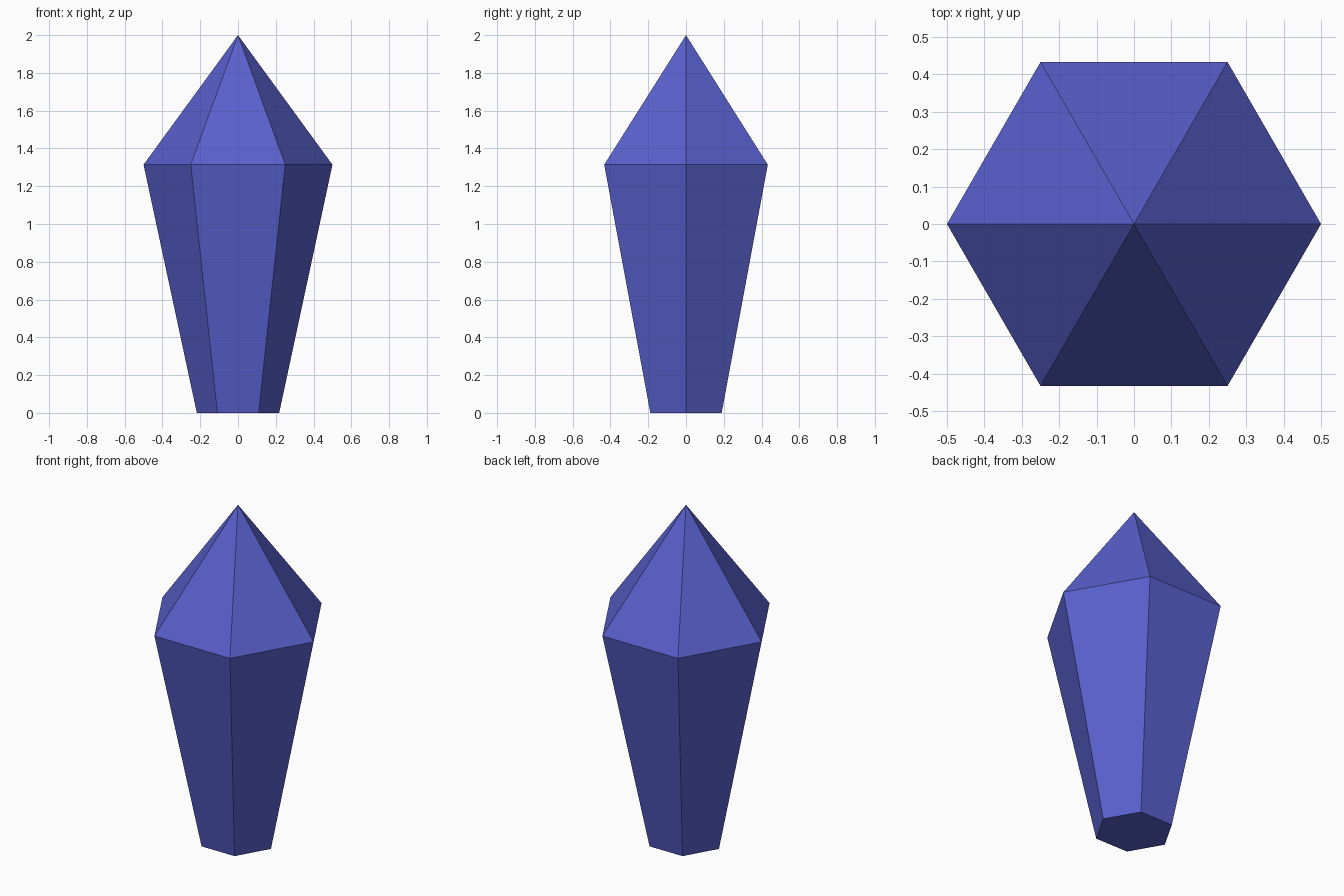
import bpy, bmesh
from math import cos, sin, tau

cube = bpy.data.objects.get("Cube")
if cube:
    bpy.data.objects.remove(cube, do_unlink=True)

SIDES = 6

# Single flat crystal colour
blue = bpy.data.materials.new("crystal_blue")
blue.use_nodes = True
colour = (0.098, 0.117, 0.604, 1.0)
blue.diffuse_color = colour
blue.node_tree.nodes["Principled BSDF"].inputs["Base Color"].default_value = colour


def ring(bm, radius, z):
    """Hexagon of vertices with corners on the x axis."""
    return [bm.verts.new((radius * cos(tau * i / SIDES), radius * sin(tau * i / SIDES), z))
            for i in range(SIDES)]


# Crystal: flat base, flared shaft, pointed tip
bm = bmesh.new()
base = ring(bm, 0.218, 0.0)
shoulder = ring(bm, 0.5, 1.314)
tip = bm.verts.new((0, 0, 2))
bm.faces.new(base[::-1])
for i in range(SIDES):
    j = (i + 1) % SIDES
    bm.faces.new((base[i], base[j], shoulder[j], shoulder[i]))
    bm.faces.new((shoulder[i], shoulder[j], tip))

mesh = bpy.data.meshes.new("crystal")
bm.to_mesh(mesh)
bm.free()
mesh.materials.append(blue)
bpy.context.collection.objects.link(bpy.data.objects.new("crystal", mesh))
